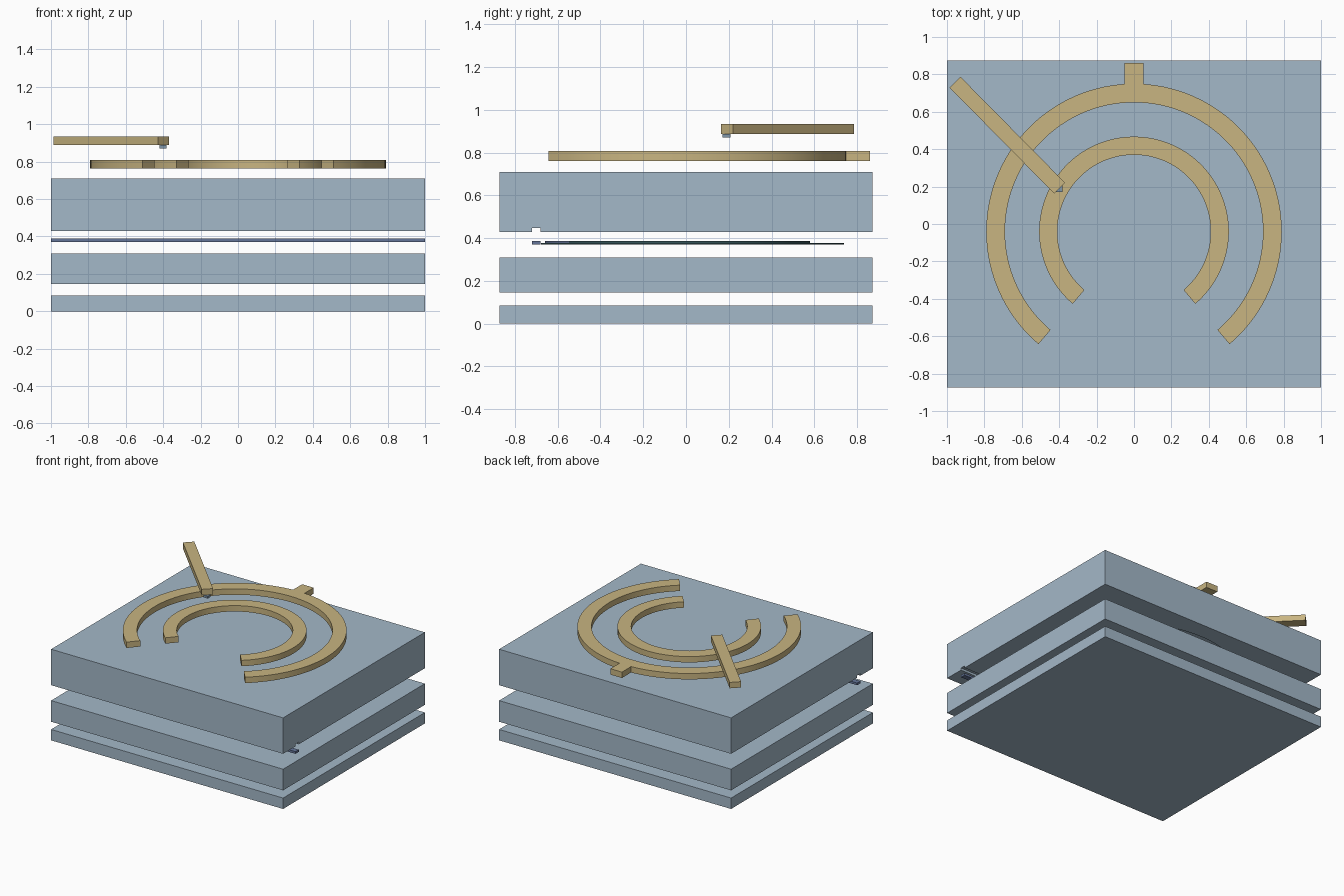
import bpy, bmesh
from math import sin, cos, radians, atan2, hypot
from mathutils import Matrix

cube = bpy.data.objects.get("Cube")
if cube:
    bpy.data.objects.remove(cube, do_unlink=True)

CY = -0.04            # y of the common centre of all rings


def material(name, color):
    m = bpy.data.materials.new(name)
    m.use_nodes = True
    m.diffuse_color = (*color, 1)
    m.node_tree.nodes["Principled BSDF"].inputs["Base Color"].default_value = (*color, 1)
    return m


GLASS = material("pale blue glass", (0.37, 0.48, 0.58))
GOLD = material("gold metal", (0.58, 0.46, 0.22))
CORE = material("slate blue core", (0.13, 0.18, 0.32))
DOPED = material("dark teal doped", (0.035, 0.09, 0.10))
PLUG = material("grey blue plug", (0.22, 0.31, 0.40))


def finish(name, bm, mat):
    bmesh.ops.recalc_face_normals(bm, faces=bm.faces)
    mesh = bpy.data.meshes.new(name)
    bm.to_mesh(mesh)
    bm.free()
    mesh.materials.append(mat)
    ob = bpy.data.objects.new(name, mesh)
    bpy.context.collection.objects.link(ob)
    return ob


def box(name, size, center, mat, turn=0):
    """Box given by size, centre and turn about z."""
    bm = bmesh.new()
    m = Matrix.Translation(center) @ Matrix.Rotation(turn, 4, 'Z') @ Matrix.Diagonal((*size, 1))
    bmesh.ops.create_cube(bm, size=1, matrix=m)
    return finish(name, bm, mat)


def layer(name, z0, z1):
    return box(name, (2, 1.746, z1 - z0), (0, 0, (z0 + z1) / 2), GLASS)


def sweep(name, profile, start, end, mat, steps=96):
    """Sweep an (r, z) profile round the centre; angles run from the front."""
    bm = bmesh.new()
    rows = []
    for i in range(steps + 1):
        a = radians(start + (end - start) * i / steps)
        rows.append([bm.verts.new((r * sin(a), CY - r * cos(a), z)) for r, z in profile])
    n = len(profile)
    for a, b in zip(rows, rows[1:]):
        for j in range(n):
            k = (j + 1) % n
            bm.faces.new((a[j], a[k], b[k], b[j]))
    bm.faces.new(rows[0])
    bm.faces.new(rows[-1])
    ob = finish(name, bm, mat)
    bpy.ops.object.select_all(action='DESELECT')
    ob.select_set(True)
    bpy.context.view_layer.objects.active = ob
    bpy.ops.object.shade_smooth_by_angle(angle=radians(30))
    return ob


def rect(r0, r1, z0, z1):
    return [(r0, z0), (r1, z0), (r1, z1), (r0, z1)]


def cut(target, cutter):
    """Cut a helper out of the target, then drop the helper."""
    cutter.hide_render = True
    mod = target.modifiers.new("cut", 'BOOLEAN')
    mod.operation = 'DIFFERENCE'
    mod.solver = 'EXACT'
    mod.object = cutter
    bpy.context.view_layer.objects.active = target
    bpy.ops.object.modifier_apply(modifier=mod.name)
    bpy.data.objects.remove(cutter, do_unlink=True)


# Lower layers
layer("base_layer", 0, 0.085)
layer("lower_cladding", 0.145, 0.31)

# Straight guide and ring guide
Z0, ZS, Z1 = 0.371, 0.378, 0.388
box("straight_guide", (2, 0.04, Z1 - Z0), (0, -0.70, (Z0 + Z1) / 2), CORE)
sweep("ring_guide_front", rect(0.58, 0.62, Z0, Z1), -35, 35, CORE, 32)
for name, mid, rib, rim in (("outer_doped_arc", 0.60, 0.62, 0.78),
                            ("inner_doped_arc", 0.60, 0.58, 0.42)):
    sweep(name, [(mid, Z0), (rim, Z0), (rim, ZS), (rib, ZS), (rib, Z1), (mid, Z1)],
          35, 325, DOPED)

# Upper cladding with matching grooves in its underside
upper = layer("upper_cladding", 0.43, 0.71)
low, shelf, deep = 0.41, 0.437, 0.447
cut(upper, box("bus_cutter", (2.2, 0.04, deep - low), (0, -0.70, (low + deep) / 2), GLASS))
cut(upper, sweep("front_cutter", rect(0.58, 0.62, low, deep), -36, 36, GLASS, 32))
cut(upper, sweep("arc_cutter", [(0.42, low), (0.78, low), (0.78, shelf), (0.62, shelf),
                                (0.62, deep), (0.58, deep), (0.58, shelf), (0.42, shelf)],
                 35, 325, GLASS))

# Ring electrodes, the outer one with a contact tab
E0, E1 = 0.762, 0.808
sweep("inner_electrode", rect(0.41, 0.507, E0, E1), 40.3, 319.7, GOLD)
sweep("outer_electrode", rect(0.69, 0.79, E0, E1), 40.3, 319.7, GOLD)
box("contact_tab", (0.10, 0.14, E1 - E0), (0, 0.791, (E0 + E1) / 2), GOLD)

# Slanted lead with its plug below
(ax, ay), (bx, by) = (-0.957, 0.758), (-0.398, 0.192)
box("contact_lead", (hypot(bx - ax, by - ay), 0.082, 0.046),
    ((ax + bx) / 2, (ay + by) / 2, 0.911), GOLD, atan2(by - ay, bx - ax))
box("contact_plug", (0.037, 0.037, 0.017), (-0.40, 0.19, 0.8795), PLUG)
